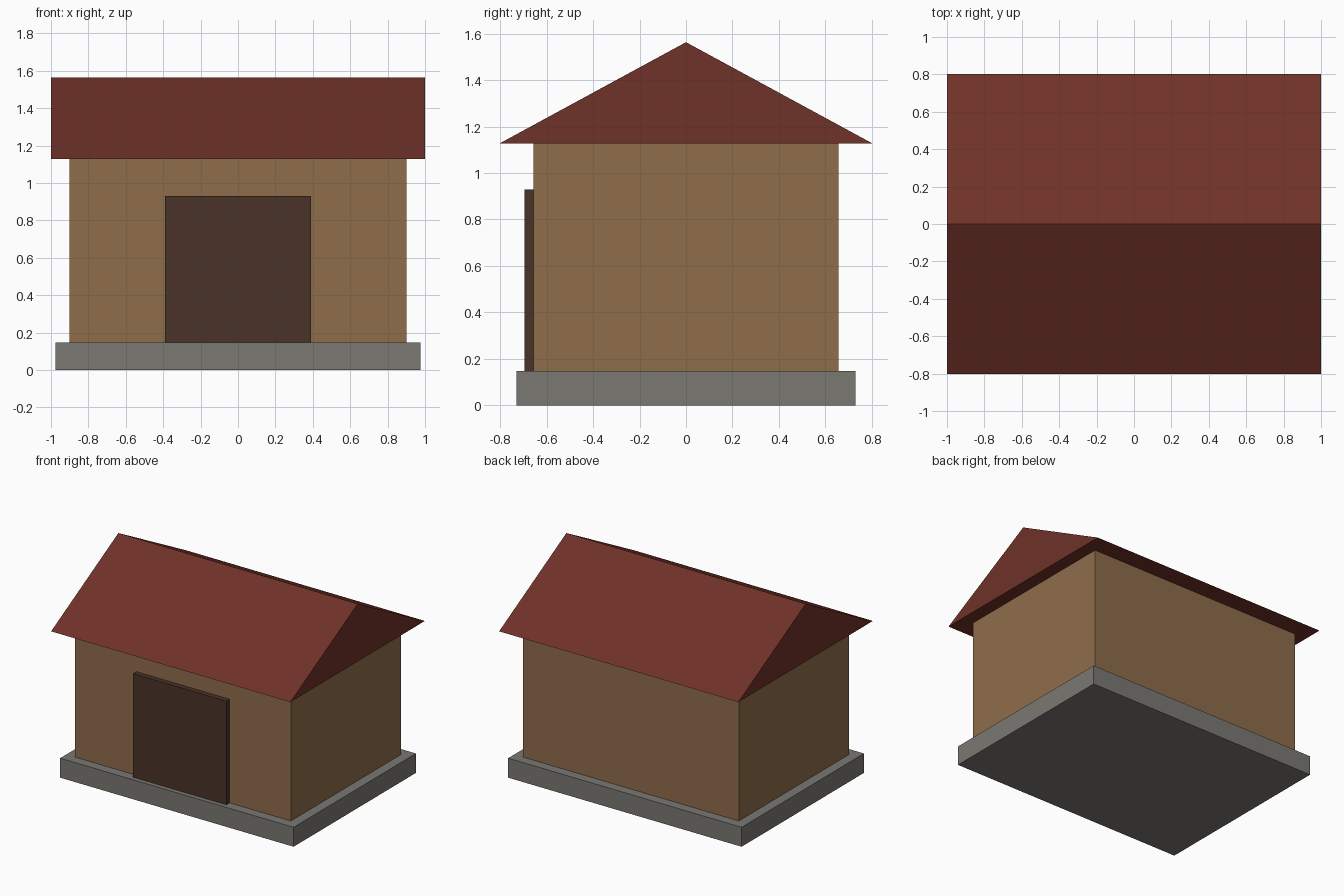
import bpy
import bmesh

default = bpy.data.objects.get("Cube")
if default:
    bpy.data.objects.remove(default, do_unlink=True)


def linear(c):
    c /= 255
    return c / 12.92 if c <= 0.04045 else ((c + 0.055) / 1.055) ** 2.4


def material(name, *rgb):
    colour = [linear(c) for c in rgb] + [1]
    mat = bpy.data.materials.new(name)
    mat.use_nodes = True
    mat.diffuse_color = colour
    mat.node_tree.nodes["Principled BSDF"].inputs["Base Color"].default_value = colour
    return mat


def add_object(name, bm, mat):
    bmesh.ops.recalc_face_normals(bm, faces=bm.faces)
    mesh = bpy.data.meshes.new(name)
    bm.to_mesh(mesh)
    bm.free()
    mesh.materials.append(mat)
    obj = bpy.data.objects.new(name, mesh)
    bpy.context.collection.objects.link(obj)
    return obj


def prism(name, profile, half_width, mat):
    """Extrude a (y, z) profile symmetrically along x."""
    bm = bmesh.new()
    face = bm.faces.new([bm.verts.new((-half_width, y, z)) for y, z in profile])
    ext = bmesh.ops.extrude_face_region(bm, geom=[face])["geom"]
    verts = [v for v in ext if isinstance(v, bmesh.types.BMVert)]
    bmesh.ops.translate(bm, verts=verts, vec=(2 * half_width, 0, 0))
    return add_object(name, bm, mat)


def box(name, half_width, y0, y1, z0, z1, mat):
    return prism(name, [(y0, z0), (y1, z0), (y1, z1), (y0, z1)], half_width, mat)


stone = material("grey stone", 122, 120, 114)
timber = material("brown timber", 143, 109, 75)
dark_wood = material("dark wood", 74, 50, 40)
tile = material("red roof", 111, 50, 40)

# Heights shared between neighbouring parts
BASE_TOP, EAVES, RIDGE = 0.147, 1.127, 1.563

box("foundation", 0.976, -0.73, 0.73, 0, BASE_TOP, stone)
box("walls", 0.902, -0.657, 0.657, BASE_TOP, EAVES, timber)
box("door", 0.39, -0.696, -0.657, BASE_TOP, 0.93, dark_wood)

# Solid gable roof with its ridge along x
prism("roof", [(-0.803, EAVES), (0.803, EAVES), (0, RIDGE)], 1.0, tile)
